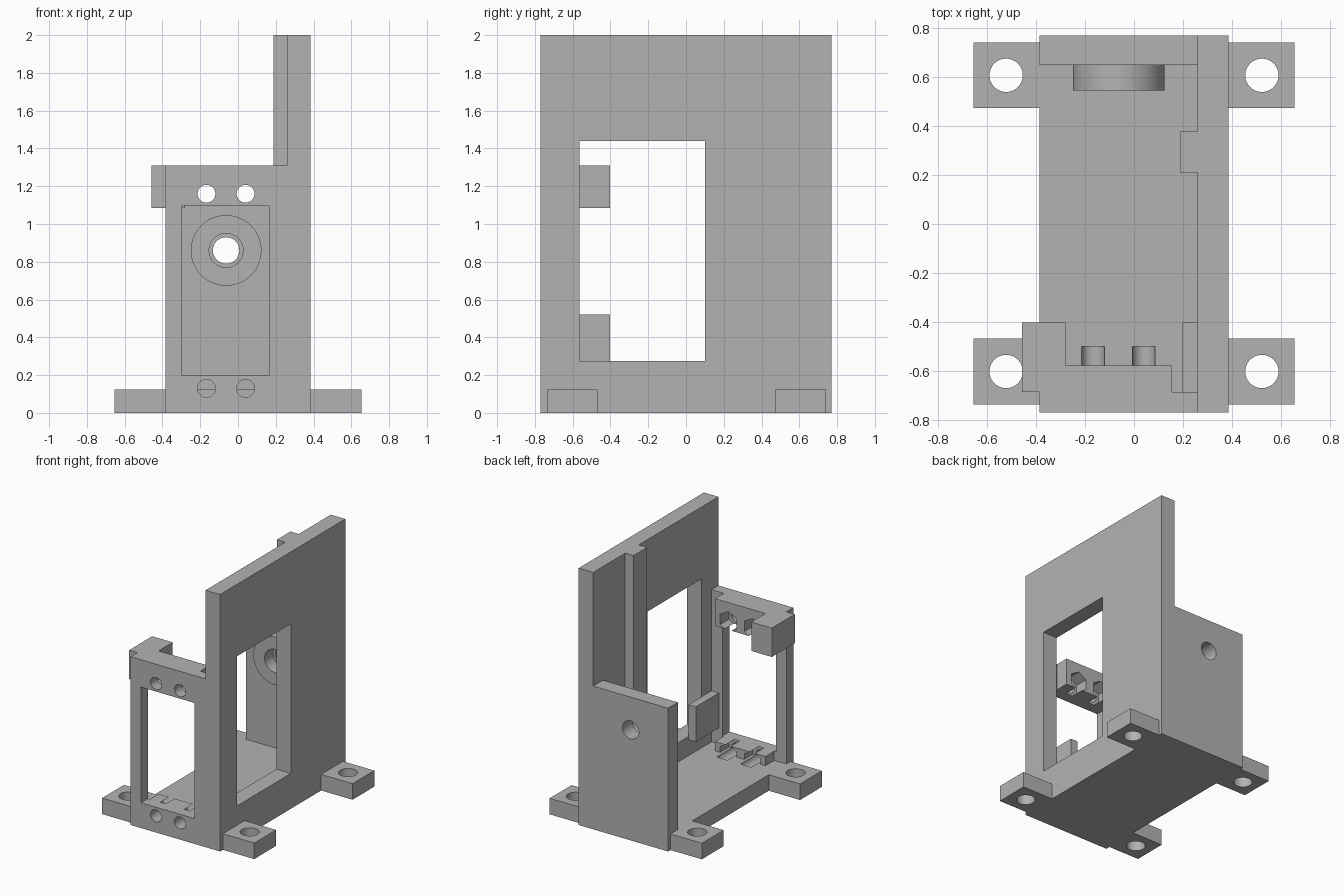
import bpy
import bmesh
from math import pi
from mathutils import Matrix, Vector

cube = bpy.data.objects.get("Cube")
if cube:
    bpy.data.objects.remove(cube, do_unlink=True)

grey = bpy.data.materials.new("mid grey")
grey.use_nodes = True
grey.diffuse_color = (0.45, 0.45, 0.45, 1)
grey.node_tree.nodes["Principled BSDF"].inputs["Base Color"].default_value = grey.diffuse_color


def add_object(name, bm):
    mesh = bpy.data.meshes.new(name)
    bm.to_mesh(mesh)
    bm.free()
    mesh.materials.append(grey)
    obj = bpy.data.objects.new(name, mesh)
    bpy.context.collection.objects.link(obj)
    return obj


def box(name, x, y, z):
    """Box from its (min, max) extent on each axis."""
    low, high = Vector((x[0], y[0], z[0])), Vector((x[1], y[1], z[1]))
    bm = bmesh.new()
    bmesh.ops.create_cube(bm, size=1, matrix=Matrix.Translation((low + high) / 2)
                          @ Matrix.Diagonal((*(high - low), 1)))
    return add_object(name, bm)


def cylinder(name, centre, radius, length, axis="Y", sides=48):
    turn = Matrix.Rotation(pi / 2, 4, "X") if axis == "Y" else Matrix()
    bm = bmesh.new()
    bmesh.ops.create_cone(bm, cap_ends=True, segments=sides, radius1=radius, radius2=radius,
                          depth=length, matrix=Matrix.Translation(centre) @ turn)
    return add_object(name, bm)


def cut(target, *cutters):
    """Subtract the cutters, bake the result and discard them."""
    for cutter in cutters:
        mod = target.modifiers.new("cut", "BOOLEAN")
        mod.operation = "DIFFERENCE"
        mod.solver = "EXACT"
        mod.object = cutter
        cutter.hide_render = True
    graph = bpy.context.evaluated_depsgraph_get()
    baked = bpy.data.meshes.new_from_object(target.evaluated_get(graph))
    target.modifiers.clear()
    target.data = baked
    for cutter in cutters:
        bpy.data.objects.remove(cutter, do_unlink=True)


SCREW_X = (-0.167, 0.04)
LOW_Z, HIGH_Z = 0.13, 1.16
FLOOR_TOP = 0.125


def screw_holes(z):
    return [cylinder("screw_cutter", (x, -0.7, z), 0.047, 0.4) for x in SCREW_X]


def nut_pockets(z):
    return [cylinder("nut_cutter", (x, -0.61, z), 0.08, 0.15, sides=6) for x in SCREW_X]


# Tall side wall with its window and upright rib
wall = box("side_wall", (0.26, 0.385), (-0.77, 0.77), (0, 2))
cut(wall, box("window_cutter", (0.1, 0.5), (-0.565, 0.1), (0.275, 1.44)))
box("wall_rib", (0.188, 0.26), (0.21, 0.377), (FLOOR_TOP, 2))

# Floor with shallow screw grooves
floor = box("floor", (-0.385, 0.26), (-0.685, 0.65), (0, FLOOR_TOP))
cut(floor, *screw_holes(LOW_Z))

# Front frame
front = box("front_frame", (-0.385, 0.26), (-0.77, -0.685), (0, 1.31))
cut(front, box("opening_cutter", (-0.297, 0.165), (-0.9, -0.6), (0.197, 1.097)),
    *screw_holes(LOW_Z), *screw_holes(HIGH_Z))

# Thickened strips holding the nuts above and below the opening
for name, z_range, z in (("upper_nut_strip", (1.097, 1.31), HIGH_Z),
                         ("lower_nut_strip", (FLOOR_TOP, 0.197), LOW_Z)):
    strip = box(name, (-0.28, 0.155), (-0.685, -0.577), z_range)
    cut(strip, *screw_holes(z), *nut_pockets(z))

# Stop blocks behind the front frame
box("upper_stop", (-0.457, -0.28), (-0.685, -0.403), (1.085, 1.31))
box("lower_stop", (0.197, 0.26), (-0.685, -0.403), (0.25, 0.522))

# Back plate and stepped bearing boss
BORE = (-0.063, 0.86)
back = box("back_plate", (-0.385, 0.26), (0.65, 0.77), (0, 1.115))
cut(back, cylinder("bore_cutter", (BORE[0], 0.7, BORE[1]), 0.07, 0.4))
boss = cylinder("bearing_boss", (BORE[0], 0.5975, BORE[1]), 0.187, 0.105, sides=64)
cut(boss, cylinder("seat_cutter", (BORE[0], 0.55, BORE[1]), 0.09, 0.3))

# Four mounting feet
for side, x_name in ((-1, "right"), (1, "left")):
    for y, y_name in ((-0.602, "front"), (0.607, "back")):
        x_range = sorted((side * 0.385, side * 0.655))
        foot = box(f"{y_name}_{x_name}_foot", x_range, (y - 0.134, y + 0.134), (0, FLOOR_TOP))
        cut(foot, cylinder("bolt_cutter", (side * 0.522, y, 0.06), 0.068, 0.4, axis="Z"))

# Smooth the round surfaces and keep hard edges
bpy.ops.object.select_all(action="DESELECT")
for obj in bpy.context.collection.objects:
    if obj.type == "MESH" and grey.name in obj.data.materials:
        obj.select_set(True)
        bpy.context.view_layer.objects.active = obj
bpy.ops.object.shade_smooth_by_angle(angle=pi / 6)
